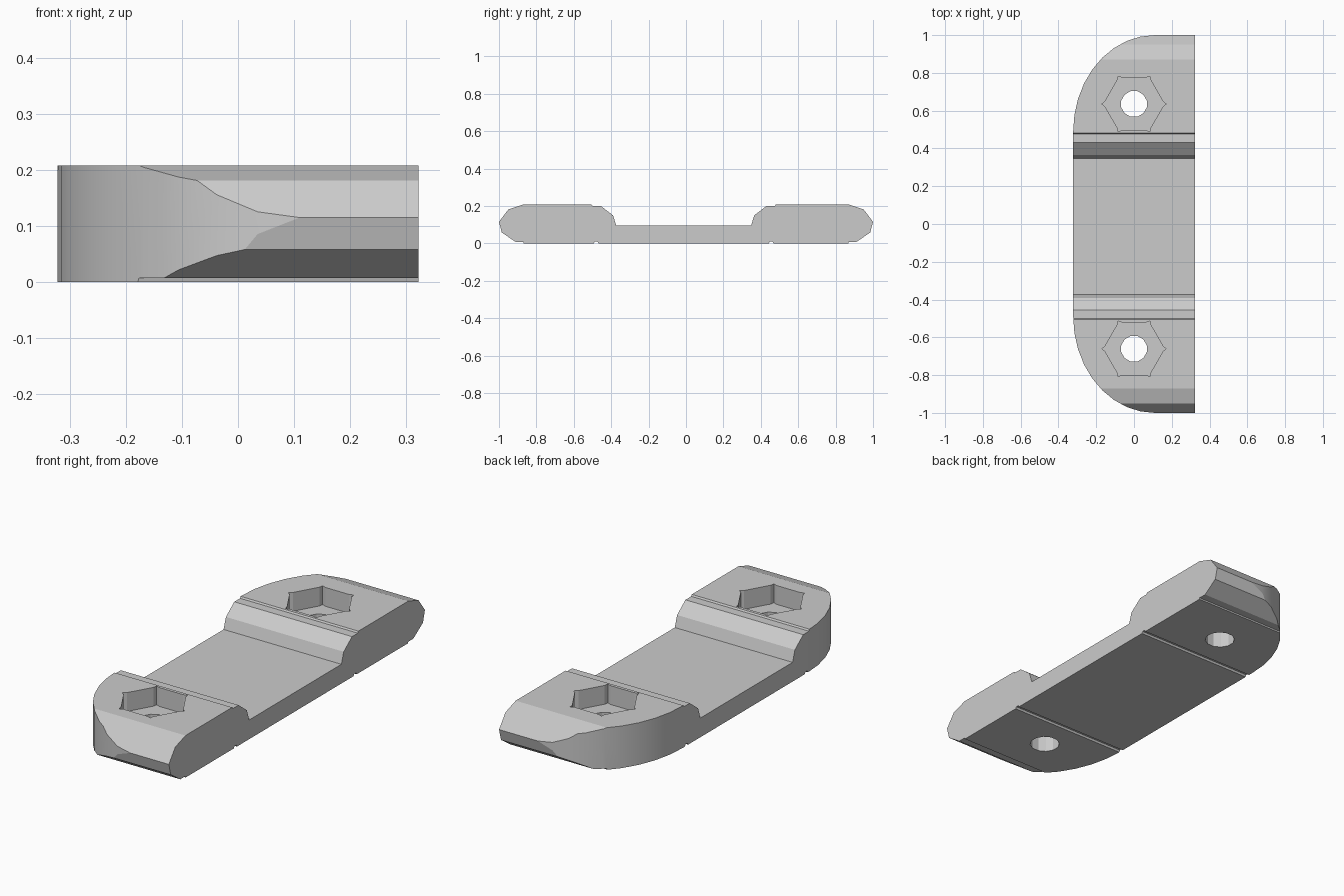
import bpy
import bmesh
from math import cos, sin, pi, radians
from mathutils import Vector

if "Cube" in bpy.data.objects:
    bpy.data.objects.remove(bpy.data.objects["Cube"], do_unlink=True)

HALF_WIDTH = 0.322
SHIFT = -0.0125      # the recess and the bolts sit slightly off centre

grey = bpy.data.materials.new("plain grey")
grey.use_nodes = True
grey.diffuse_color = (0.6, 0.6, 0.6, 1)
grey.node_tree.nodes["Principled BSDF"].inputs["Base Color"].default_value = (0.6, 0.6, 0.6, 1)


def prism(name, points, direction):
    """Extrude a closed outline of 3D points along a direction."""
    bm = bmesh.new()
    face = bm.faces.new([bm.verts.new(p) for p in points])
    moved = bmesh.ops.extrude_face_region(bm, geom=[face])["geom"]
    bmesh.ops.translate(bm, vec=Vector(direction),
                        verts=[v for v in moved if isinstance(v, bmesh.types.BMVert)])
    bmesh.ops.recalc_face_normals(bm, faces=bm.faces)
    mesh = bpy.data.meshes.new(name)
    bm.to_mesh(mesh)
    bm.free()
    mesh.materials.append(grey)
    obj = bpy.data.objects.new(name, mesh)
    bpy.context.collection.objects.link(obj)
    return obj


def boolean(target, tool, operation):
    """Apply a boolean and discard its tool."""
    tool.hide_render = True
    mod = target.modifiers.new(operation, 'BOOLEAN')
    mod.operation = operation
    mod.solver = 'EXACT'
    mod.object = tool
    bpy.context.view_layer.objects.active = target
    bpy.ops.object.modifier_apply(modifier=mod.name)
    bpy.data.objects.remove(tool, do_unlink=True)


# Side profile: recessed middle, raised ends with chamfered noses
inner_top = [(0.36, 0.095), (0.378, 0.15), (0.443, 0.2), (0.488, 0.2), (0.493, 0.208)]
nose = [(0.87, 0.208), (0.95, 0.181), (1, 0.115), (0.985, 0.058),
        (0.91, 0.007), (0.87, 0.007), (0.868, 0)]
groove = [(0.48, 0), (0.475, 0.009), (0.46, 0.009), (0.455, 0)]


def half_profile(side):
    shifted = lambda pts: [(side * y + SHIFT, z) for y, z in pts]
    return shifted(inner_top) + [(side * y, z) for y, z in nose] + shifted(groove)


profile = half_profile(1) + half_profile(-1)[::-1]
clamp = prism("clamp_bar", [(-HALF_WIDTH, y, z) for y, z in profile], (2 * HALF_WIDTH, 0, 0))

# Plan outline: one straight long edge, rounded corners on the other
CX, CY, STEPS = 0.11, 0.49, 9
arc = [(CX - (CX + HALF_WIDTH) * sin(pi / 2 * i / STEPS),
        CY + (1 - CY) * cos(pi / 2 * i / STEPS)) for i in range(STEPS + 1)]
EDGE = HALF_WIDTH + 0.1
plan = [(EDGE, 1)] + arc + [(x, -y) for x, y in arc[::-1]] + [(EDGE, -1)]
boolean(clamp, prism("plan_cutter", [(x, y, -0.1) for x, y in plan], (0, 0, 0.5)), 'INTERSECT')

# Hexagonal nut pockets with relieved corners, and the bolt holes
for side in (1, -1):
    cy = side * 0.648 + SHIFT
    star = []
    for k in range(6):
        for offset, radius in ((-5, 0.154), (0, 0.17), (5, 0.154)):
            a = radians(60 * k + offset)
            star.append((radius * cos(a), cy + radius * sin(a), 0.115))
    boolean(clamp, prism("nut_cutter", star, (0, 0, 0.3)), 'DIFFERENCE')
    ring = [(0.07 * cos(pi / 6 * (k + 0.5)), cy + 0.07 * sin(pi / 6 * (k + 0.5)), -0.1)
            for k in range(12)]
    boolean(clamp, prism("bolt_cutter", ring, (0, 0, 0.5)), 'DIFFERENCE')

# Smooth the rounded corners, keep the chamfers crisp
bpy.ops.object.select_all(action='DESELECT')
clamp.select_set(True)
bpy.context.view_layer.objects.active = clamp
bpy.ops.object.shade_smooth_by_angle(angle=radians(15))
